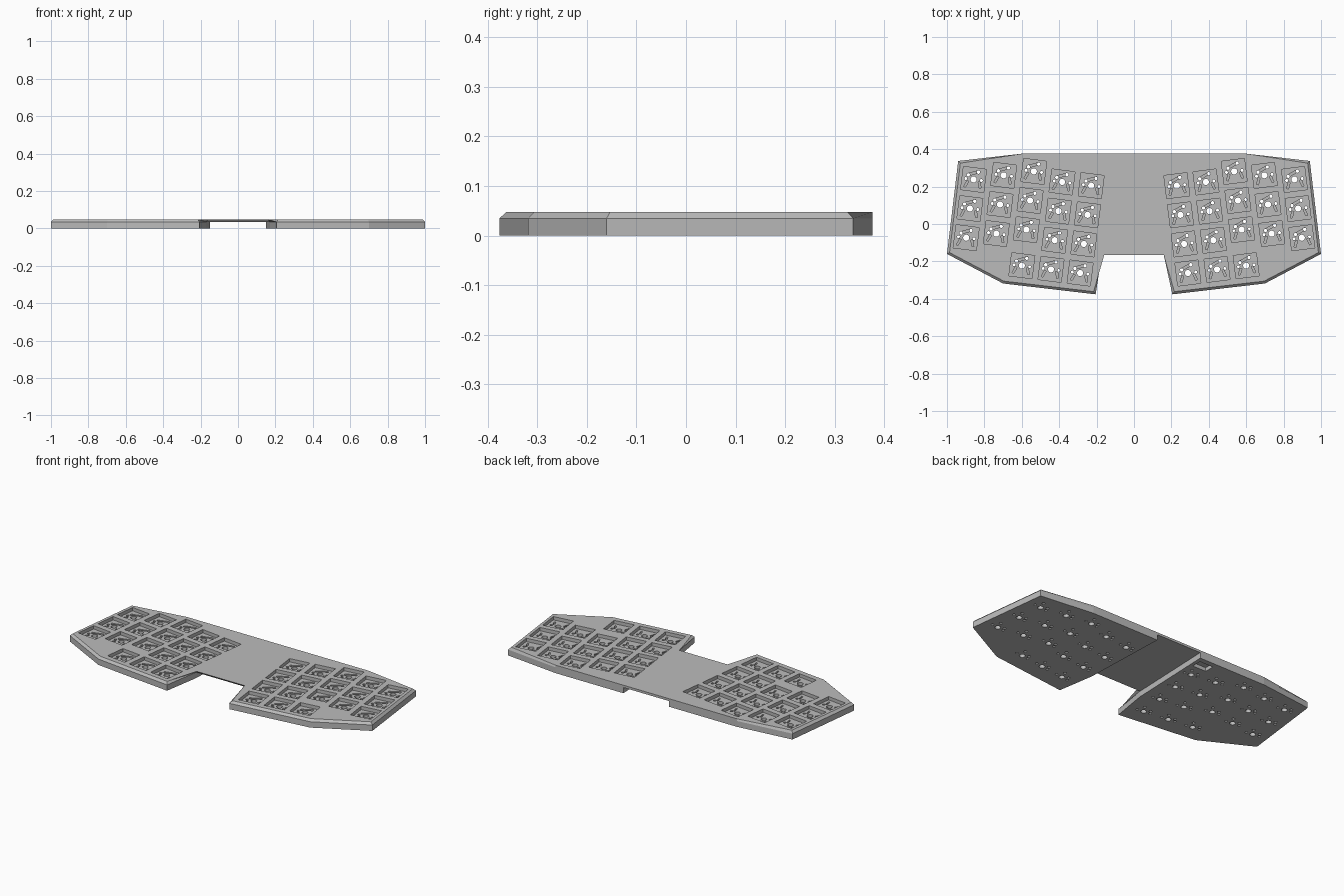
import bpy, bmesh, math
from mathutils import Matrix, Vector

if "Cube" in bpy.data.objects:
    bpy.data.objects.remove(bpy.data.objects["Cube"], do_unlink=True)

HEIGHT, BEVEL, BRIDGE = 0.048, 0.013, 0.034
PITCH, TILT = 0.157, math.radians(7.2)
FLOOR = 0.028

grey = bpy.data.materials.new("plain grey")
grey.use_nodes = True
grey.diffuse_color = (0.5, 0.5, 0.5, 1)
grey.node_tree.nodes["Principled BSDF"].inputs["Base Color"].default_value = (0.5, 0.5, 0.5, 1)


def prism(bm, points, z0, z1, place=Matrix()):
    """Closed prism over a flat counter-clockwise outline."""
    low = [bm.verts.new(place @ Vector((x, y, z0))) for x, y in points]
    high = [bm.verts.new(place @ Vector((x, y, z1))) for x, y in points]
    bm.faces.new(low[::-1])
    top = bm.faces.new(high)
    for i in range(len(points)):
        j = (i + 1) % len(points)
        bm.faces.new((low[i], low[j], high[j], high[i]))
    return top


def box(bm, cx, cy, w, d, z0, z1, place=Matrix(), turn=0):
    spin = place @ Matrix.Translation((cx, cy, 0)) @ Matrix.Rotation(turn, 4, "Z")
    prism(bm, [(-w/2, -d/2), (w/2, -d/2), (w/2, d/2), (-w/2, d/2)], z0, z1, spin)


def drill(bm, cx, cy, r, place, sides=16):
    ring = [(cx + r * math.cos(a), cy + r * math.sin(a))
            for a in (2 * math.pi * i / sides for i in range(sides))]
    prism(bm, ring, -0.02, HEIGHT + 0.02, place)


def finish(name, bm):
    bmesh.ops.recalc_face_normals(bm, faces=bm.faces[:])
    mesh = bpy.data.meshes.new(name)
    bm.to_mesh(mesh)
    bm.free()
    mesh.materials.append(grey)
    obj = bpy.data.objects.new(name, mesh)
    bpy.context.collection.objects.link(obj)
    return obj


# Mirrored outline with a chamfered top rim
half = [(0.17, -0.152), (0.205, -0.376), (0.70, -0.318), (1.0, -0.16), (0.94, 0.337), (0.6, 0.376)]
outline = half + [(-x, y) for x, y in reversed(half)]
bm = bmesh.new()
rim = prism(bm, outline, 0, HEIGHT)
bmesh.ops.bevel(bm, geom=list(rim.edges), offset=BEVEL, segments=1, affect="EDGES")
body = finish("keyboard_plate", bm)

# Open channel under the bridge, and a small pocket beside it
channel = bmesh.new()
prism(channel, [(-0.21, -0.4), (0.21, -0.4), (0.17, -0.152), (0.15, 0.4),
                (-0.15, 0.4), (-0.17, -0.152)], -0.02, BRIDGE)
box(channel, -0.22, 0.315, 0.09, 0.06, -0.02, 0.022)

# Key positions: staggered columns, the last row only on the inner three
keys = []
for side in (1, -1):
    for col, shift in enumerate((0, 0, 0.037, -0.004, -0.046)):
        for row in range(4):
            if row == 3 and col > 2:
                continue
            u = col * PITCH
            v = -row * PITCH + (0 if row == 3 else shift)
            x = 0.229 + u * math.cos(TILT) - v * math.sin(TILT)
            y = 0.205 + u * math.sin(TILT) + v * math.cos(TILT)
            keys.append(Matrix.Translation((side * x, y, 0)) @ Matrix.Rotation(side * TILT, 4, "Z"))

# Square switch pockets, socket grooves in their floors, and pin holes
pockets, grooves, holes = bmesh.new(), bmesh.new(), bmesh.new()
for place in keys:
    box(pockets, 0, 0, 0.124, 0.124, FLOOR, HEIGHT + 0.02, place)
    box(grooves, -0.006, 0.033, 0.068, 0.012, FLOOR - 0.01, FLOOR + 0.005, place, 0.4)
    box(grooves, 0.036, -0.025, 0.01, 0.036, FLOOR - 0.01, FLOOR + 0.005, place, 0.3)
    box(grooves, -0.036, -0.028, 0.01, 0.036, FLOOR - 0.01, FLOOR + 0.005, place, -0.4)
    drill(holes, 0, 0, 0.0165, place)
    for x, y, r in ((-0.042, 0, 0.008), (0.042, 0, 0.008), (-0.031, 0.021, 0.009), (0.021, 0.042, 0.009)):
        drill(holes, x, y, r, place, 10)

cutters = [finish(n, b) for n, b in (("bridge_channel_cutter", channel), ("pocket_cutter", pockets),
                                     ("groove_cutter", grooves), ("hole_cutter", holes))]
for cutter in cutters:
    cutter.hide_render = True
    cut = body.modifiers.new(cutter.name, "BOOLEAN")
    cut.operation, cut.solver, cut.object = "DIFFERENCE", "EXACT", cutter

# Bake the cuts and drop the cutters
bpy.context.view_layer.update()
carved = bpy.data.meshes.new_from_object(body.evaluated_get(bpy.context.evaluated_depsgraph_get()))
body.modifiers.clear()
body.data = carved
for cutter in cutters:
    bpy.data.objects.remove(cutter, do_unlink=True)
